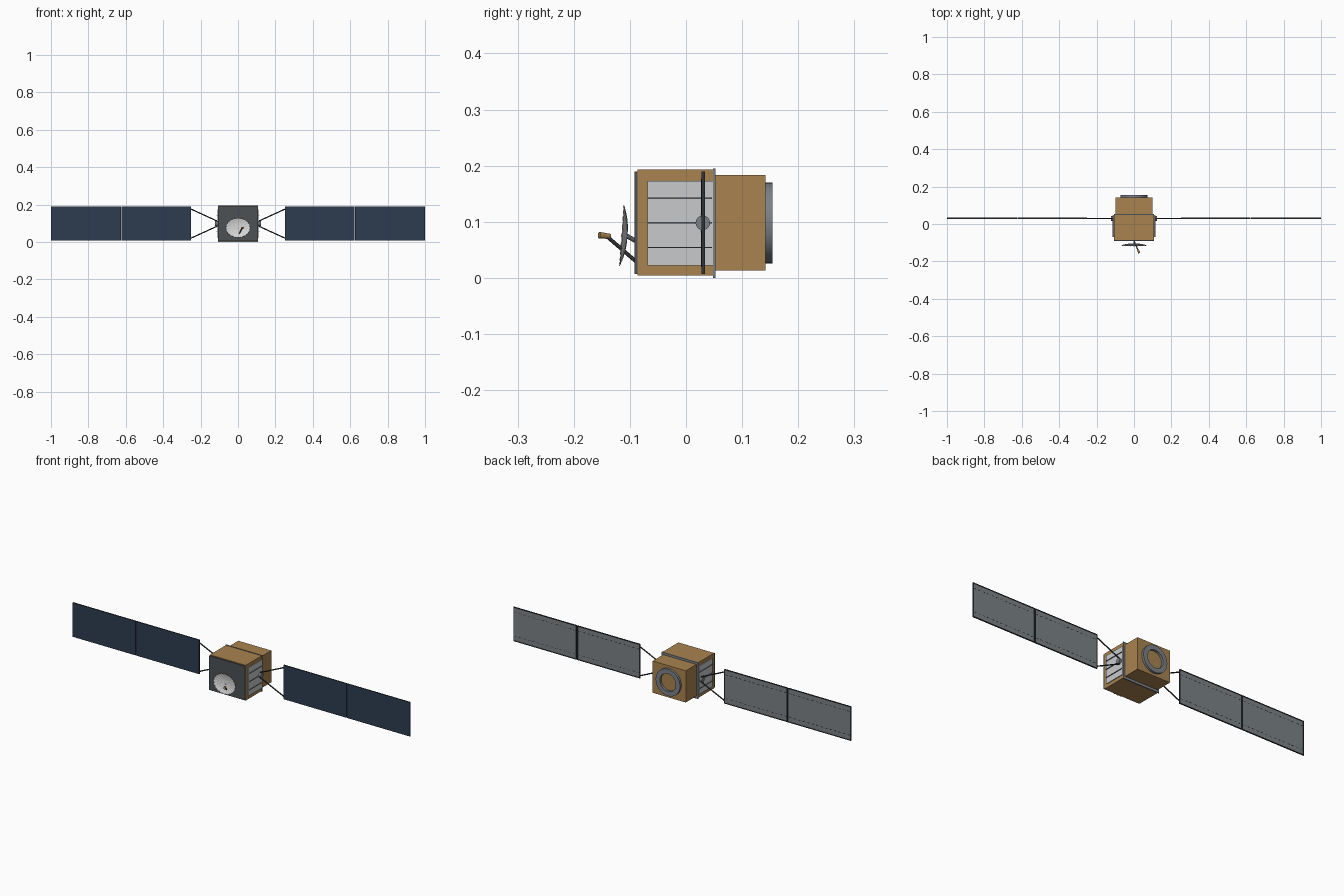
import bpy, bmesh, math
from mathutils import Vector, Matrix

cube = bpy.data.objects.get("Cube")
if cube:
    bpy.data.objects.remove(cube, do_unlink=True)


def material(name, r, g, b):
    m = bpy.data.materials.new(name)
    m.use_nodes = True
    m.diffuse_color = (r, g, b, 1)
    m.node_tree.nodes["Principled BSDF"].inputs["Base Color"].default_value = (r, g, b, 1)
    return m


GOLD = material("gold foil", 0.40, 0.23, 0.08)
NAVY = material("navy solar cells", 0.027, 0.044, 0.08)
BACK = material("panel back grey", 0.20, 0.225, 0.24)
DARK = material("dark frame", 0.03, 0.034, 0.038)
FACE = material("charcoal plate", 0.075, 0.083, 0.09)
SILVER = material("silver radiator", 0.58, 0.59, 0.60)
STEEL = material("steel grey", 0.20, 0.22, 0.245)
WHITE = material("dish white", 0.68, 0.68, 0.68)
MID = 0.098     # height of the main axis
WING_Y = 0.03   # depth of the solar wings


def finish(name, bm, *mats):
    bmesh.ops.recalc_face_normals(bm, faces=bm.faces)
    me = bpy.data.meshes.new(name)
    bm.to_mesh(me)
    bm.free()
    for m in mats:
        me.materials.append(m)
    ob = bpy.data.objects.new(name, me)
    bpy.context.collection.objects.link(ob)
    return ob


def add_box(bm, x, y, z):
    """Box from (low, high) pairs on each axis."""
    centre = Vector([sum(p) / 2 for p in (x, y, z)])
    size = [abs(p[1] - p[0]) for p in (x, y, z)]
    bmesh.ops.create_cube(bm, size=1, matrix=Matrix.Translation(centre) @ Matrix.Diagonal((*size, 1)))


def box(name, mat, x, y, z):
    bm = bmesh.new()
    add_box(bm, x, y, z)
    return finish(name, bm, mat)


def rod(name, mat, a, b, r, r_end=None, sides=10):
    a, b = Vector(a), Vector(b)
    turn = (b - a).to_track_quat('Z', 'Y').to_matrix().to_4x4()
    bm = bmesh.new()
    bmesh.ops.create_cone(bm, cap_ends=True, segments=sides, radius1=r, radius2=r_end or r,
                          depth=(b - a).length, matrix=Matrix.Translation((a + b) / 2) @ turn)
    return finish(name, bm, mat)


def smooth(ob, angle=35):
    bpy.ops.object.select_all(action='DESELECT')
    ob.select_set(True)
    bpy.context.view_layer.objects.active = ob
    bpy.ops.object.shade_smooth_by_angle(angle=math.radians(angle))


# Bus body
box("front_body", GOLD, (-0.106, 0.106), (-0.086, 0.05), (0.004, 0.193))
box("rear_body", GOLD, (-0.098, 0.098), (0.05, 0.142), (0.013, 0.183))
box("body_flange", STEEL, (-0.108, 0.108), (0.048, 0.053), (0.0, 0.195))
box("front_plate", FACE, (-0.106, 0.106), (-0.092, -0.086), (0.007, 0.19))

# Docking ring, a revolved rectangle
bm = bmesh.new()
profile = [(0.047, 0.141), (0.047, 0.154), (0.072, 0.154), (0.072, 0.141)]
verts = [bm.verts.new((r, y, 0)) for r, y in profile]
edges = [bm.edges.new((verts[i], verts[(i + 1) % 4])) for i in range(4)]
bmesh.ops.spin(bm, geom=verts + edges, cent=(0, 0, 0), axis=(0, 1, 0),
               angle=math.tau, steps=40, use_merge=True)
bmesh.ops.remove_doubles(bm, verts=bm.verts, dist=0.0001)
bmesh.ops.translate(bm, verts=bm.verts, vec=(0, 0, MID))
smooth(finish("docking_ring", bm, STEEL))

for side, s in (("left", 1), ("right", -1)):
    # Radiator with thin ribs
    box(side + "_radiator", SILVER, (s * 0.105, s * 0.11), (-0.069, 0.048), (0.022, 0.173))
    bm = bmesh.new()
    for dz in (-0.044, 0, 0.044):
        add_box(bm, (s * 0.108, s * 0.114), (-0.069, 0.046), (MID + dz - 0.0012, MID + dz + 0.0012))
    finish(side + "_radiator_ribs", bm, STEEL)

    # Wing hub and the splayed struts
    smooth(rod(side + "_wing_hub", STEEL, (s * 0.105, WING_Y, MID), (s * 0.122, WING_Y, MID), 0.013, sides=16))
    for level, v in (("upper", 1), ("lower", -1)):
        rod(f"{side}_{level}_strut", DARK, (s * 0.112, WING_Y, MID + v * 0.014),
            (s * 0.252, WING_Y, MID + v * 0.078), 0.0032, sides=8)

    # Two hinged solar panels per wing
    for label, x0, x1 in (("inner", 0.25, 0.6235), ("outer", 0.6265, 1.0)):
        z0, z1 = 0.007, 0.19
        bm = bmesh.new()
        add_box(bm, (s * x0, s * x1), (0.0275, 0.0315), (z0, z1))
        bmesh.ops.recalc_face_normals(bm, faces=bm.faces)
        for f in bm.faces:
            f.material_index = 0 if f.normal.y < -0.5 else 1 if f.normal.y > 0.5 else 2
        finish(f"{side}_{label}_solar_panel", bm, NAVY, BACK, DARK)

        # Raised rim around the back
        bm = bmesh.new()
        w, depth = 0.004, (0.031, 0.0335)
        for z in (z0, z1 - w):
            add_box(bm, (s * x0, s * x1), depth, (z, z + w))
        for x in (x0, x1 - w):
            add_box(bm, (s * x, s * (x + w)), depth, (z0 + w, z1 - w))
        finish(f"{side}_{label}_panel_rim", bm, DARK)

        # Dashed seams on the back
        bm = bmesh.new()
        count = 14
        step = (x1 - x0) / count
        for i in range(count):
            x = x0 + (i + 0.25) * step
            for z in (z0 + 0.028, z1 - 0.028):
                add_box(bm, (s * x, s * (x + step / 2)), (0.031, 0.032), (z - 0.001, z + 0.001))
        finish(f"{side}_{label}_panel_seams", bm, DARK)

# Fluted antenna dish: shallow bowl with a scalloped rim
bm = bmesh.new()
SEG, RINGS = 40, 5
hub = bm.verts.new((0, 0, 0))
previous = None
for k in range(1, RINGS + 1):
    t = k / RINGS
    ring = []
    for i in range(SEG):
        a = math.tau * i / SEG
        r = t * (1 - 0.05 * t * (i % 2))
        ring.append(bm.verts.new((0.067 * r * math.cos(a), -0.01 * t * t + 0.0015 * t * (i % 2),
                                  0.054 * r * math.sin(a))))
    for i in range(SEG):
        j = (i + 1) % SEG
        if previous:
            bm.faces.new((previous[i], previous[j], ring[j], ring[i]))
        else:
            bm.faces.new((hub, ring[j], ring[i]))
    previous = ring
dish = finish("antenna_dish", bm, WHITE)
dish.location = (0, -0.105, 0.075)
dish.rotation_euler.x = math.radians(-4)
thick = dish.modifiers.new("thickness", 'SOLIDIFY')
thick.thickness = 0.0015
thick.offset = 0

# Dish mount, feed arm and feed horn
rod("dish_mount", STEEL, (0, -0.09, 0.066), (0, -0.106, 0.075), 0.004)
rod("feed_arm", FACE, (0.0, -0.09, 0.03), (0.022, -0.141, 0.074), 0.0035)
rod("feed_horn", GOLD, (0.02, -0.135, 0.074), (0.028, -0.155, 0.076), 0.0045, 0.006, sides=12)
